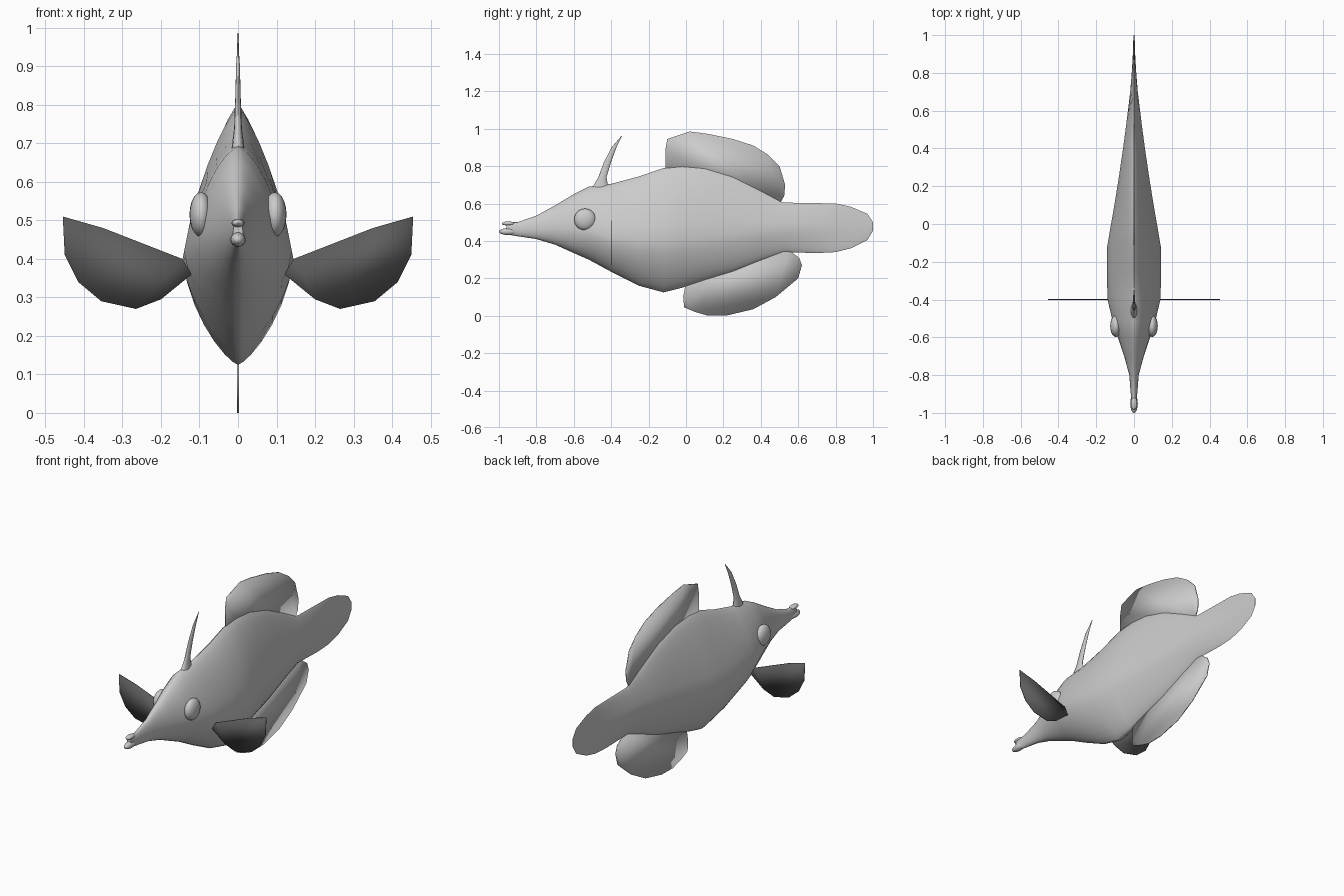
import bpy
import bmesh
from math import sin, cos, pi, radians
from mathutils import Matrix

default_cube = bpy.data.objects.get("Cube")
if default_cube:
    bpy.data.objects.remove(default_cube, do_unlink=True)


def make_material(name, value):
    mat = bpy.data.materials.new(name)
    mat.use_nodes = True
    colour = (value, value, value, 1)
    mat.diffuse_color = colour
    mat.node_tree.nodes["Principled BSDF"].inputs["Base Color"].default_value = colour
    return mat


light_grey = make_material("light grey", 0.6)
dark_grey = make_material("dark grey", 0.11)


def add_object(name, bm, mat, angle=60):
    bmesh.ops.recalc_face_normals(bm, faces=bm.faces[:])
    mesh = bpy.data.meshes.new(name)
    bm.to_mesh(mesh)
    bm.free()
    mesh.materials.append(mat)
    mesh.shade_smooth()
    mesh.set_sharp_from_angle(angle=radians(angle))
    obj = bpy.data.objects.new(name, mesh)
    bpy.context.scene.collection.objects.link(obj)
    return obj


def loft(name, sections, mat):
    """Skin a list of closed rings that share one point count."""
    bm = bmesh.new()
    rings = [[bm.verts.new(p) for p in ring] for ring in sections]
    for a, b in zip(rings, rings[1:]):
        for i in range(len(a)):
            j = (i + 1) % len(a)
            bm.faces.new((a[i], a[j], b[j], b[i]))
    bm.faces.new(rings[0])
    bm.faces.new(rings[-1])
    return add_object(name, bm, mat)


def plate(name, points, mat, thickness):
    """Thin flat fin from its outline."""
    bm = bmesh.new()
    bm.faces.new([bm.verts.new(p) for p in points])
    obj = add_object(name, bm, mat)
    solid = obj.modifiers.new("thickness", "SOLIDIFY")
    solid.thickness = thickness
    solid.offset = 0
    return obj


def ellipsoid(name, centre, radii, segments=20):
    bm = bmesh.new()
    bmesh.ops.create_uvsphere(bm, u_segments=segments, v_segments=segments // 2, radius=1,
                              matrix=Matrix.Translation(centre) @ Matrix.Diagonal((*radii, 1)))
    return add_object(name, bm, light_grey)


def body_section(y, bottom, middle, top, width, count=28):
    """Round at the snout, pear shaped with a narrow back further along."""
    blend = min(1, max(0, (y + 0.8) / 0.45))
    ring = []
    for i in range(count):
        t = 2 * pi * i / count
        u = abs(sin(t))
        power = 2 - blend * (0.7 if sin(t) > 0 else 0.4)
        spread = max(0, 1 - u ** power) ** (0.5 + 0.25 * blend)
        reach = top - middle if sin(t) > 0 else middle - bottom
        side = 1 if cos(t) > 0 else -1
        ring.append((side * width * spread, y, middle + sin(t) * reach))
    return ring


# Body and tail: y, bottom, widest height, top, half width
stations = [
    (-.96, .435, .465, .5, .013), (-.9, .425, .46, .5, .017), (-.8, .41, .465, .535, .025),
    (-.7, .38, .47, .59, .052), (-.6, .335, .465, .65, .085), (-.52, .3, .455, .69, .112),
    (-.4, .235, .42, .705, .14), (-.25, .16, .4, .745, .144), (-.12, .125, .4, .79, .142),
    (-.02, .15, .41, .8, .125), (.1, .19, .42, .79, .104), (.25, .235, .44, .745, .08),
    (.4, .295, .46, .67, .058), (.52, .34, .47, .605, .042), (.7, .335, .47, .602, .02),
    (.8, .34, .47, .6, .012), (.88, .36, .47, .583, .007), (.97, .405, .47, .545, .004),
    (1, .455, .475, .5, .002),
]
loft("body", [body_section(*s) for s in stations], light_grey)

# Lips at the end of the snout
ellipsoid("upper_lip", (0, -.95, .493), (.017, .035, .011), 16)
ellipsoid("lower_lip", (0, -.95, .45), (.02, .05, .019), 16)

# Upright fins on the centre line
dorsal = [(-.11, .72), (-.11, .89), (-.1, .945), (.02, .985), (.12, .972), (.25, .945),
          (.36, .91), (.44, .86), (.5, .8), (.53, .7), (.525, .64), (.505, .605), (.4, .6), (.1, .7)]
anal = [(0, .18), (-.015, .1), (-.01, .045), (.05, .02), (.12, 0), (.22, .002), (.36, .035),
        (.48, .1), (.6, .2), (.62, .27), (.605, .31), (.55, .35), (.45, .37), (.2, .3)]
for name, outline in (("dorsal_fin", dorsal), ("anal_fin", anal)):
    plate(name, [(0, y, z) for y, z in outline], light_grey, 0.006)

# Swept spine above the head: y, z, half length, half width
spine = [(-.465, .66, .055, .02), (-.455, .7, .037, .015), (-.447, .74, .022, .01),
         (-.42, .82, .019, .007), (-.385, .9, .013, .005), (-.345, .96, .002, .001)]
loft("head_spine",
     [[(rx * cos(a), y + ry * sin(a), z) for a in (2 * pi * i / 12 for i in range(12))]
      for y, z, ry, rx in spine], light_grey)

# Paired eyes and side fins
pectoral = [(.12, .36), (.145, .4), (.35, .48), (.455, .51), (.45, .41), (.415, .34),
            (.355, .29), (.265, .27), (.2, .295)]
for side, label in ((1, "left"), (-1, "right")):
    ellipsoid(label + "_eye", (side * .096, -.54, .515), (.03, .058, .058))
    plate(label + "_pectoral_fin", [(side * x, -.4, z) for x, z in pectoral], dark_grey, 0.004)
